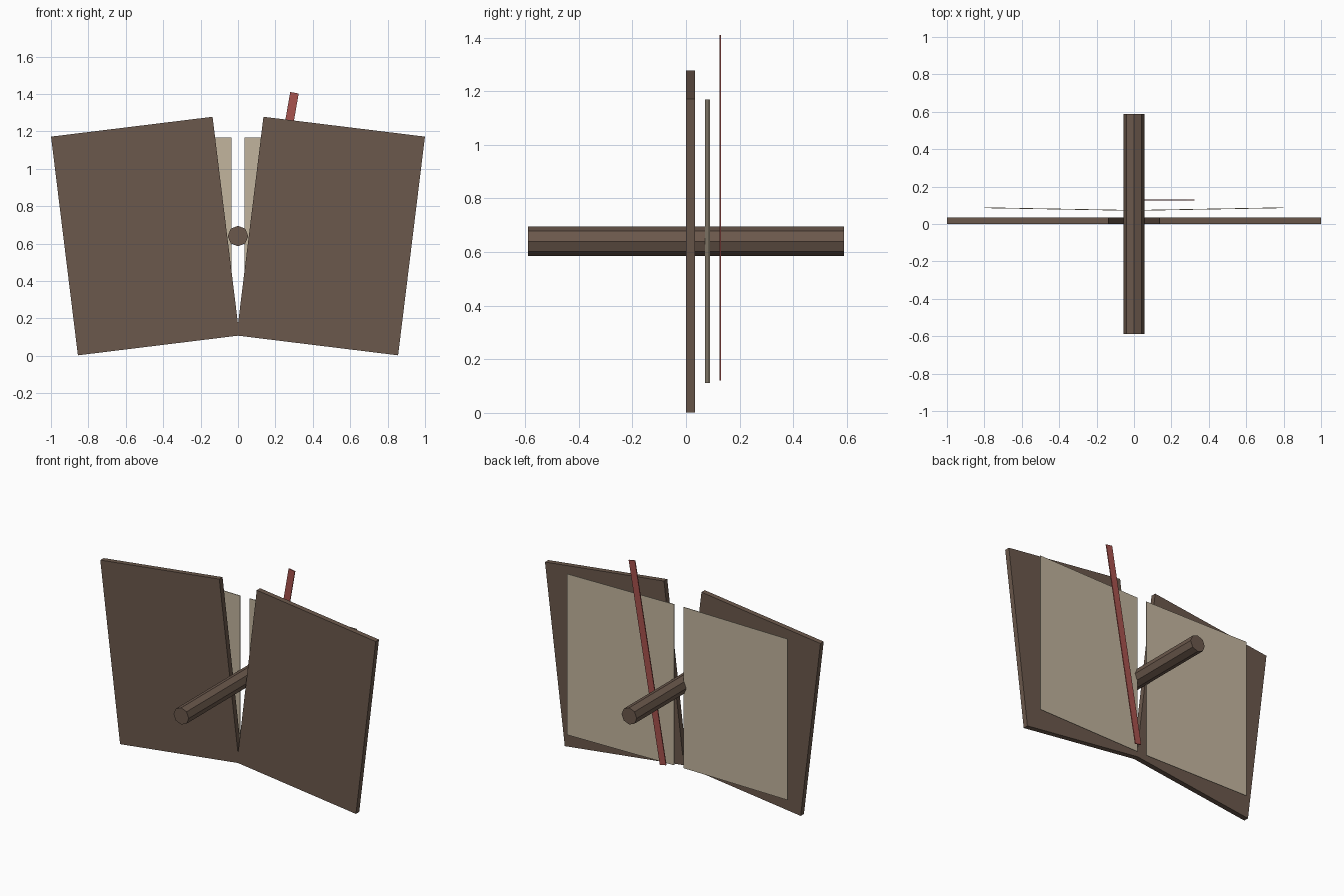
import bpy
import math

if "Cube" in bpy.data.objects:
    bpy.data.objects.remove(bpy.data.objects["Cube"])


def material(name, rgb):
    m = bpy.data.materials.new(name)
    m.diffuse_color = (*rgb, 1)
    m.use_nodes = True
    m.node_tree.nodes["Principled BSDF"].inputs["Base Color"].default_value = m.diffuse_color
    return m


leather = material("brown leather", (0.147, 0.098, 0.072))
paper = material("cream paper", (0.54, 0.46, 0.34))
cloth = material("red cloth", (0.39, 0.085, 0.075))


def box(name, mat, centre, size, rot=(0, 0, 0)):
    bpy.ops.mesh.primitive_cube_add(size=1, location=centre, rotation=rot)
    ob = bpy.context.object
    ob.name = name
    ob.scale = size
    ob.data.materials.append(mat)
    return ob


for side, label in ((1, "right"), (-1, "left")):
    # Cover board, leaning outwards so the pair forms a narrow V
    box(label + "_cover", leather, (side * 0.496, 0.017, 0.64),
        (0.87, 0.034, 1.178), (0, side * math.radians(7), 0))
    # Thin page block, its outer edge swung slightly backwards
    box(label + "_pages", paper, (side * 0.417, 0.08, 0.64),
        (0.766, 0.004, 1.056), (0, 0, side * 0.018))

# Eight-sided spine rod running front to back
bpy.ops.mesh.primitive_cylinder_add(vertices=8, radius=0.055, depth=1.178,
                                    location=(0, 0, 0.64),
                                    rotation=(math.pi / 2, 0, 0))
spine = bpy.context.object
spine.name = "spine_rod"
spine.data.materials.append(leather)

# Slanted bookmark ribbon behind the pages
box("bookmark_ribbon", cloth, (0.189, 0.128, 0.765),
    (0.046, 0.006, 1.302), (0, math.radians(10), 0))
